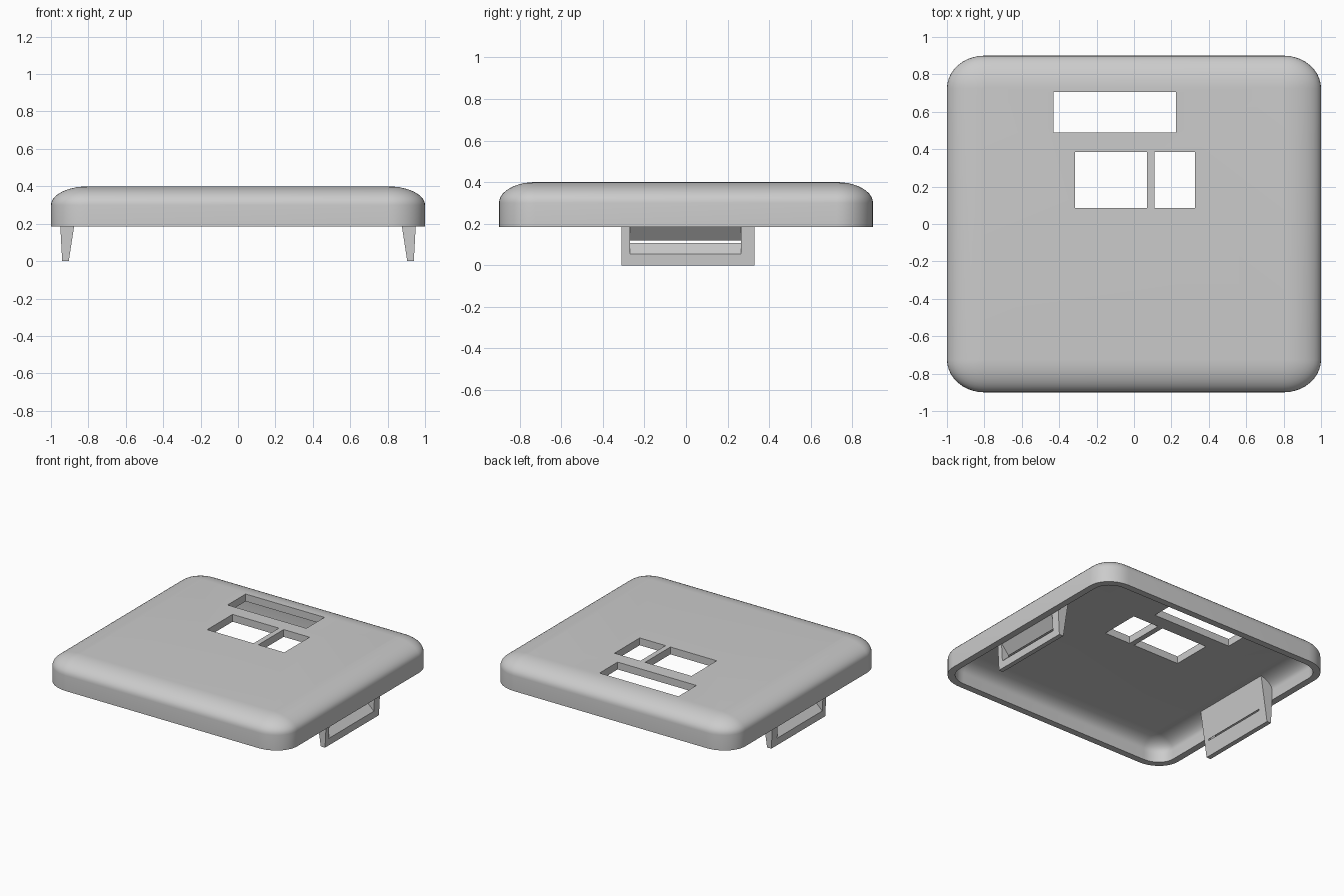
import bpy, bmesh, math

if "Cube" in bpy.data.objects:
    bpy.data.objects.remove(bpy.data.objects["Cube"], do_unlink=True)

grey = bpy.data.materials.new("grey_plastic")
grey.use_nodes = True
COLOUR = (0.6, 0.6, 0.6, 1)
grey.diffuse_color = COLOUR
grey.node_tree.nodes["Principled BSDF"].inputs["Base Color"].default_value = COLOUR


def finish(bm, name):
    bmesh.ops.recalc_face_normals(bm, faces=bm.faces)
    me = bpy.data.meshes.new(name)
    bm.to_mesh(me)
    bm.free()
    me.materials.append(grey)
    ob = bpy.data.objects.new(name, me)
    bpy.context.collection.objects.link(ob)
    return ob


def loft(rings, name):
    """Skin a list of closed point rings and cap both ends."""
    bm = bmesh.new()
    loops = [[bm.verts.new(p) for p in ring] for ring in rings]
    for a, b in zip(loops, loops[1:]):
        for i in range(len(a)):
            j = (i + 1) % len(a)
            bm.faces.new((a[i], a[j], b[j], b[i]))
    bm.faces.new(loops[0])
    bm.faces.new(loops[-1])
    return finish(bm, name)


def prism(profile, y0, y1, name):
    """Extrude an (x, z) profile along y."""
    return loft([[(x, y, z) for x, z in profile] for y in (y0, y1)], name)


def cut(ob, cutter):
    cutter.hide_render = True
    mod = ob.modifiers.new("cut", 'BOOLEAN')
    mod.operation, mod.solver, mod.object = 'DIFFERENCE', 'EXACT', cutter
    bpy.context.view_layer.objects.active = ob
    bpy.ops.object.modifier_apply(modifier=mod.name)
    bpy.data.objects.remove(cutter, do_unlink=True)


def rounded_ring(hx, hy, rx, ry, z, steps=10):
    ring = []
    for q, (sx, sy) in enumerate(((1, 1), (-1, 1), (-1, -1), (1, -1))):
        for k in range(steps + 1):
            a = math.pi / 2 * (q + k / steps)
            ring.append((sx * (hx - rx) + rx * math.cos(a),
                         sy * (hy - ry) + ry * math.sin(a), z))
    return ring


def dome(hx, hy, rx, ry, z_top, rz, steps=10):
    """Rings of a rounded tray wall, from the rim up over its soft top edge."""
    rings = [rounded_ring(hx, hy, rx, ry, RIM)]
    for k in range(steps + 1):
        t = math.pi / 2 * k / steps
        c = max(math.cos(t), 0.02)
        rings.append(rounded_ring(hx - rx * (1 - c), hy - ry * (1 - c),
                                  rx * c, ry * c, z_top - rz * (1 - math.sin(t))))
    return rings


# Hollow cover with a soft upper edge
RIM = 0.185
inside = dome(0.95, 0.85, 0.15, 0.13, 0.345, 0.085)
outside = dome(1.0, 0.9, 0.2, 0.175, 0.4, 0.1)
cover = loft(inside[::-1] + outside, "cover")

# Rectangular openings through the top
for x0, x1, y0, y1 in ((-0.43, 0.225, 0.49, 0.705),
                       (-0.315, 0.07, 0.085, 0.385),
                       (0.11, 0.325, 0.085, 0.385)):
    cut(cover, prism([(x0, 0.3), (x1, 0.3), (x1, 0.5), (x0, 0.5)], y0, y1, "opening"))

bpy.ops.object.select_all(action='DESELECT')
cover.select_set(True)
bpy.context.view_layer.objects.active = cover
bpy.ops.object.shade_smooth_by_angle(angle=math.radians(30))

# Tapered side clips, each with a V-shaped recess ending in a thin slit
CLIP = [(0.905, 0), (0.94, 0), (0.95, 0.185), (0.957, 0.28), (0.93, 0.33), (0.85, 0.355)]
RECESS = [(0.97, 0.029), (0.888, 0.108), (0.86, 0.108), (0.86, 0.118),
          (0.888, 0.118), (0.957, 0.2), (0.97, 0.2)]
for side, name in ((1, "left_clip"), (-1, "right_clip")):
    clip = prism([(side * x, z) for x, z in CLIP], -0.31, 0.33, name)
    cut(clip, prism([(side * x, z) for x, z in RECESS], -0.27, 0.265, "recess"))
